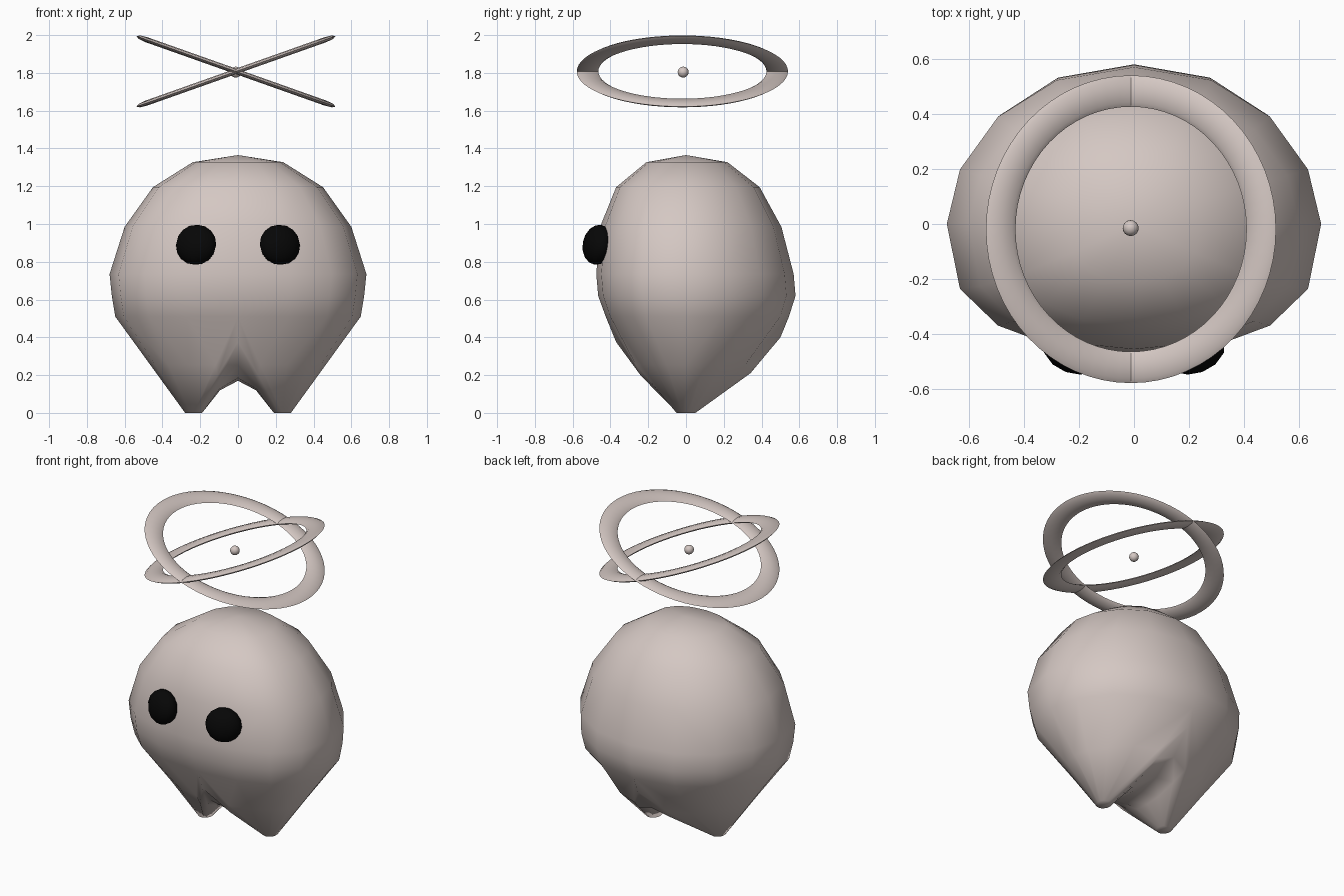
import bpy, bmesh, math
from mathutils import Vector

if "Cube" in bpy.data.objects:
    bpy.data.objects.remove(bpy.data.objects["Cube"])


def material(name, rgb):
    m = bpy.data.materials.new(name)
    m.diffuse_color = (*rgb, 1)
    m.use_nodes = True
    m.node_tree.nodes["Principled BSDF"].inputs["Base Color"].default_value = m.diffuse_color
    return m


SKIN = material("warm_grey", (0.66, 0.575, 0.545))
BLACK = material("black", (0.002, 0.002, 0.002))


def make_object(name, bm, mat, angle=180):
    mesh = bpy.data.meshes.new(name)
    bm.to_mesh(mesh)
    bm.free()
    ob = bpy.data.objects.new(name, mesh)
    bpy.context.collection.objects.link(ob)
    mesh.materials.append(mat)
    bpy.ops.object.select_all(action='DESELECT')
    ob.select_set(True)
    bpy.context.view_layer.objects.active = ob
    bpy.ops.object.shade_smooth_by_angle(angle=math.radians(angle))
    return ob


def bridge(bm, upper, lower, closed):
    n = len(upper)
    for k in range(n if closed else n - 1):
        j = (k + 1) % n
        bm.faces.new((lower[k], lower[j], upper[j], upper[k]))


# Body: right half, with rings of (height, half width, front depth, back depth)
RINGS = [(1.327, 0.24, 0.21, 0.22), (1.195, 0.45, 0.37, 0.39),
         (0.985, 0.60, 0.455, 0.505), (0.735, 0.68, 0.475, 0.57),
         (0.62, 0.668, 0.465, 0.58), (0.51, 0.65, 0.425, 0.545)]
bm = bmesh.new()
pole = bm.verts.new((0, 0, 1.365))
previous = None
for z, w, front, back in RINGS:
    ring = []
    for k in range(9):
        a = math.radians(-90 + 22.5 * k)
        s, x = math.sin(a), w * max(math.cos(a), 0) ** 0.92
        y = -front * abs(s) ** 0.73 if s < 0 else back * s ** 1.1
        ring.append(bm.verts.new((0 if k in (0, 8) else x, y, z)))
    if previous:
        bridge(bm, previous, ring, False)
    else:
        for k in range(8):
            bm.faces.new((ring[k], ring[k + 1], pole))
    previous = ring

# Belly line between the legs, back to front
BELLY = [(0.50, 0.40), (0.37, 0.25), (0.20, 0.185), (0.02, 0.17),
         (-0.15, 0.185), (-0.28, 0.26), (-0.37, 0.375)]
top_loop = previous + [bm.verts.new((0, y, z)) for y, z in BELLY]

# Leg: tapers from the half body loop to a small foot, full towards the belly
FULLNESS = [1.12, 1.05, 0.95, 0.9, 0.9, 0.9, 0.95, 1.15,
            1.25, 1.25, 1.2, 1.0, 1.0, 1.0, 1.1, 1.15]
LIFT = [0] * 9 + [0.01, 0.045, 0.035, 0.035, 0.035, 0.035, 0.01]
foot = [Vector((0.235 + 0.045 * math.cos(a), 0.05 * math.sin(a), 0))
        for a in (math.radians(-90 + 22.5 * k) for k in range(16))]
loop = top_loop
for t in (0.5, 1.0):
    lower = []
    for k, v in enumerate(top_loop):
        p = v.co.lerp(foot[k], t)
        if t < 1:
            p.y *= FULLNESS[k]
            p.z += LIFT[k]
        lower.append(bm.verts.new(p))
    bridge(bm, loop, lower, True)
    loop = lower
bm.faces.new(loop[::-1])
body = make_object("body", bm, SKIN)
mirror = body.modifiers.new("mirror", 'MIRROR')
mirror.merge_threshold = 0.0005

# Eyes: flattened balls that follow the face
for side, name in ((-1, "left_eye"), (1, "right_eye")):
    bm = bmesh.new()
    bmesh.ops.create_uvsphere(bm, u_segments=12, v_segments=8, radius=1)
    eye = make_object(name, bm, BLACK)
    eye.scale = (0.113, 0.075, 0.107)
    eye.location = (side * 0.222, -0.467, 0.89)
    eye.rotation_euler = (math.radians(-10), 0, side * math.radians(20))

# Two crossed flat halo rings
for tilt, name in ((-1, "halo_ring_a"), (1, "halo_ring_b")):
    bm = bmesh.new()
    loops = []
    for i in range(64):
        a = math.tau * i / 64
        loops.append([])
        for j in range(8):
            b = math.tau * j / 8
            r = 0.502 + 0.057 * math.cos(b)
            loops[-1].append(bm.verts.new((r * math.cos(a), r * math.sin(a),
                                           0.014 * math.sin(b))))
    for i in range(64):
        bridge(bm, loops[i], loops[(i + 1) % 64], True)
    bmesh.ops.recalc_face_normals(bm, faces=bm.faces)
    halo = make_object(name, bm, SKIN, 40)
    halo.location = (-0.011, -0.019, 1.808)
    halo.rotation_euler = (0, tilt * math.radians(19.5), 0)

# Small ball in the middle of the halo
bm = bmesh.new()
bmesh.ops.create_uvsphere(bm, u_segments=16, v_segments=10, radius=0.029)
ball = make_object("halo_ball", bm, SKIN)
ball.location = (-0.012, -0.015, 1.804)
